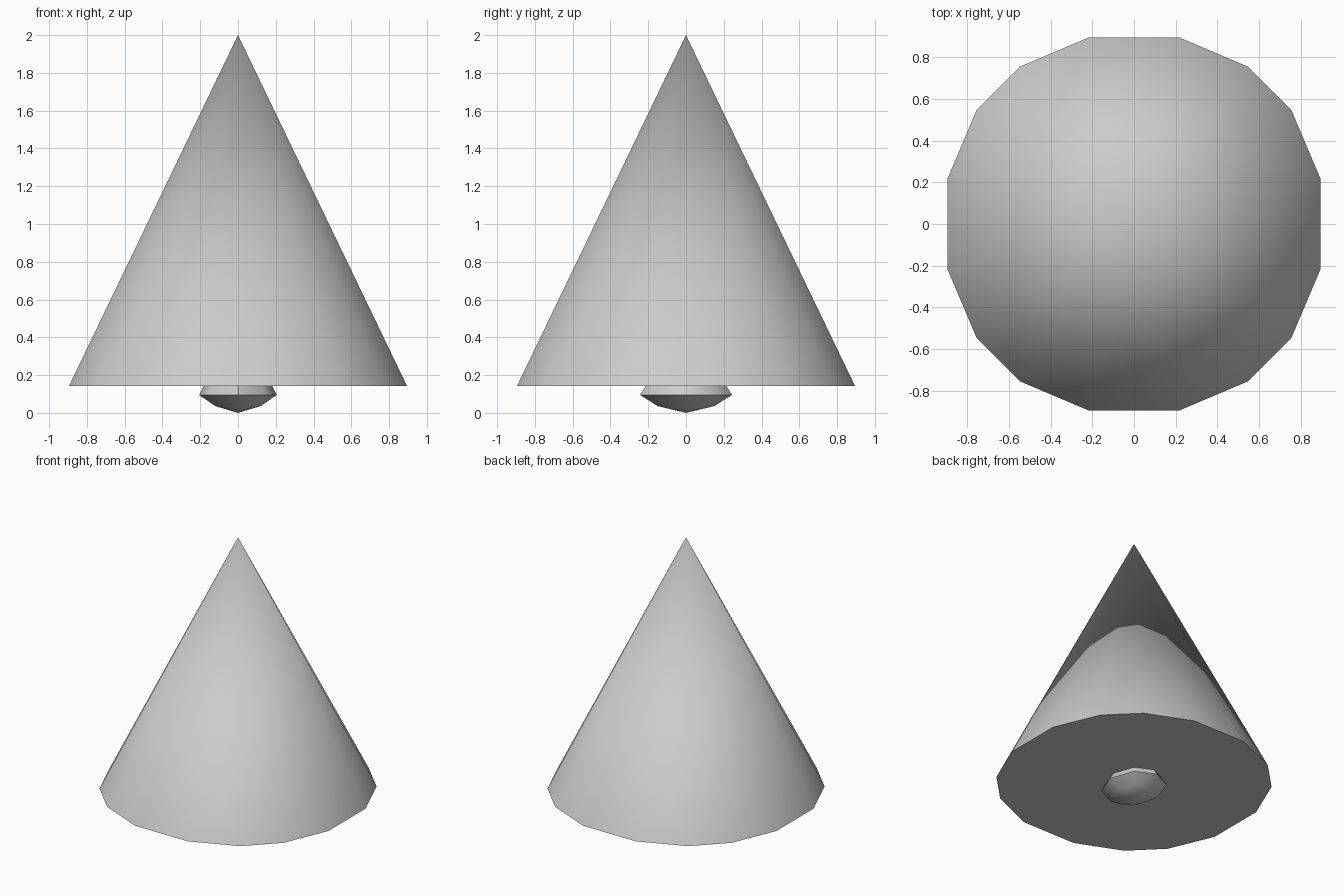
import bpy, bmesh, math

if "Cube" in bpy.data.objects:
    bpy.data.objects.remove(bpy.data.objects["Cube"])

grey = bpy.data.materials.new("light grey")
grey.diffuse_color = (0.6, 0.6, 0.6, 1)
grey.use_nodes = True
grey.node_tree.nodes["Principled BSDF"].inputs["Base Color"].default_value = grey.diffuse_color


def ring(bm, rx, ry, z, n):
    return [bm.verts.new((rx * math.cos(2 * math.pi * i / n),
                          ry * math.sin(2 * math.pi * i / n), z)) for i in range(n)]


def finish(name, bm, angle):
    bmesh.ops.recalc_face_normals(bm, faces=bm.faces)
    me = bpy.data.meshes.new(name)
    bm.to_mesh(me)
    bm.free()
    ob = bpy.data.objects.new(name, me)
    bpy.context.collection.objects.link(ob)
    me.materials.append(grey)
    bpy.ops.object.select_all(action='DESELECT')
    ob.select_set(True)
    bpy.context.view_layer.objects.active = ob
    bpy.ops.object.shade_smooth_by_angle(angle=math.radians(angle))


# sixteen-sided cone with a flat underside
corner = [(0.895, 0.217), (0.755, 0.547), (0.547, 0.755), (0.217, 0.895)]
rim = []
for k in range(4):
    c, s = [(1, 0), (0, 1), (-1, 0), (0, -1)][k]
    rim += [(x * c - y * s, x * s + y * c) for x, y in corner]
bm = bmesh.new()
base = [bm.verts.new((x, y, 0.142)) for x, y in rim]
apex = bm.verts.new((0, 0, 2))
bm.faces.new(base)
for i in range(16):
    bm.faces.new((base[i], base[(i + 1) % 16], apex))
finish("cone", bm, 40)

# faceted knob beneath the cone
bm = bmesh.new()
n = 8
rings = [ring(bm, 0.12, 0.15, 0.036, n), ring(bm, 0.205, 0.243, 0.095, n),
         ring(bm, 0.18, 0.212, 0.145, n)]
tip = bm.verts.new((0, 0, 0))
for i in range(n):
    j = (i + 1) % n
    bm.faces.new((tip, rings[0][j], rings[0][i]))
    for a, b in zip(rings, rings[1:]):
        bm.faces.new((a[i], a[j], b[j], b[i]))
bm.faces.new(rings[2])
finish("bottom_knob", bm, 40)
